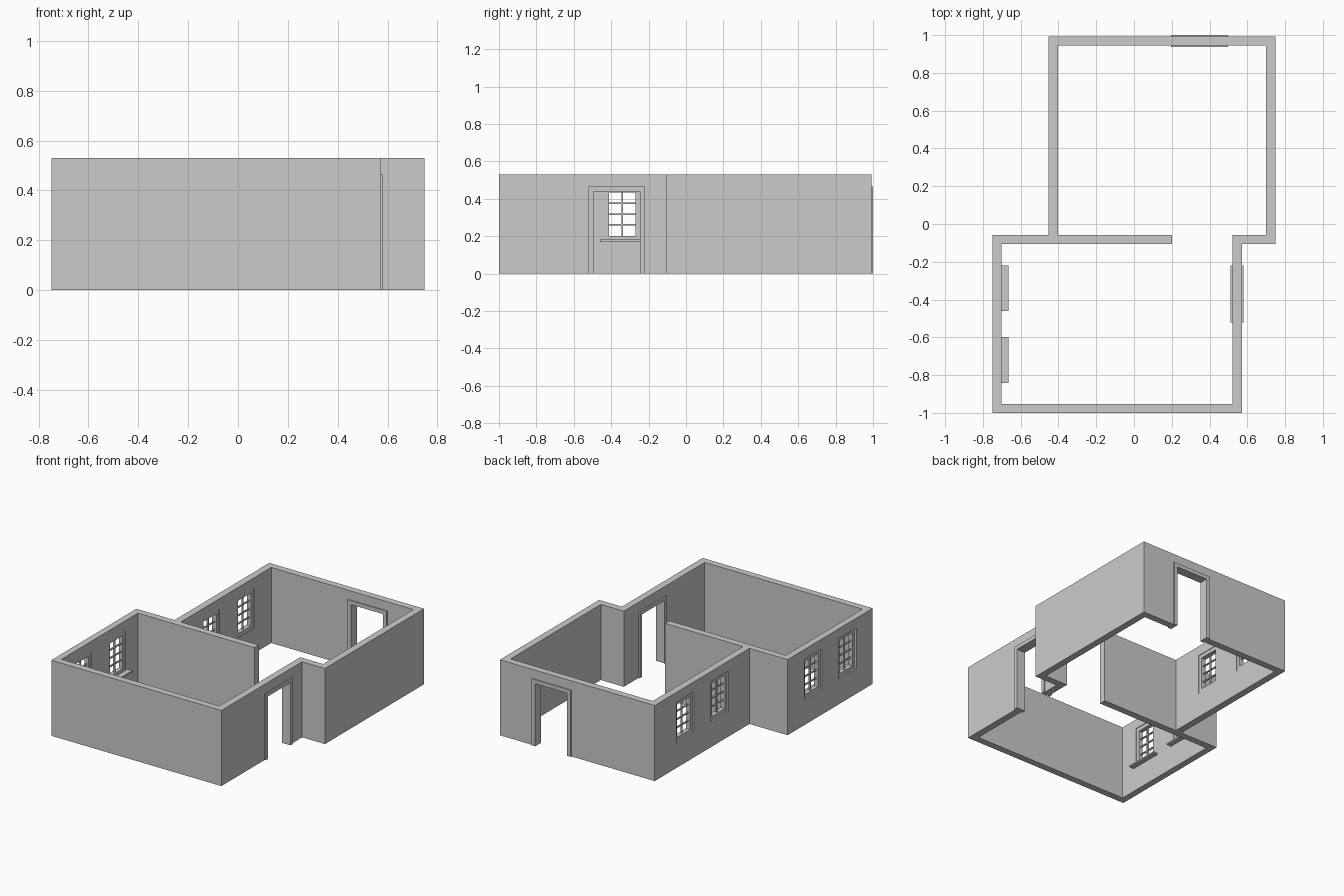
import bpy, bmesh

if "Cube" in bpy.data.objects:
    bpy.data.objects.remove(bpy.data.objects["Cube"])

H = 0.53


def new_object(name, bm):
    bmesh.ops.recalc_face_normals(bm, faces=bm.faces)
    me = bpy.data.meshes.new(name)
    bm.to_mesh(me)
    bm.free()
    ob = bpy.data.objects.new(name, me)
    bpy.context.collection.objects.link(ob)
    return ob


def prism(name, pts, z0, z1):
    bm = bmesh.new()
    f = bm.faces.new([bm.verts.new((x, y, z0)) for x, y in pts])
    r = bmesh.ops.extrude_face_region(bm, geom=[f])
    for v in r["geom"]:
        if isinstance(v, bmesh.types.BMVert):
            v.co.z = z1
    return new_object(name, bm)


def boxes(name, items):
    # each item: x0, x1, y0, y1, z0, z1
    bm = bmesh.new()
    for b in items:
        vs = bmesh.ops.create_cube(bm, size=1)["verts"]
        for v in vs:
            for i in range(3):
                v.co[i] = b[2 * i] if v.co[i] < 0 else b[2 * i + 1]
    return new_object(name, bm)


def cut(ob, cutter):
    m = ob.modifiers.new("cut", "BOOLEAN")
    m.object, m.operation, m.solver = cutter, "DIFFERENCE", "EXACT"
    bpy.context.view_layer.objects.active = ob
    bpy.ops.object.modifier_apply(modifier=m.name)
    bpy.data.objects.remove(cutter)


# Wall shell: outer footprint minus the joined inside of both rooms
walls = prism("walls", [(-.748, -1), (.571, -1), (.571, -.105), (.748, -.105),
                        (.748, .992), (-.452, .992), (-.452, -.057), (-.748, -.057)], 0, H)
cut(walls, prism("inside", [(-.702, -.952), (.522, -.952), (.522, -.057), (.7, -.057),
                            (.7, .944), (-.403, .944), (-.403, -.057), (.201, -.057),
                            (.201, -.105), (-.702, -.105)], -.1, H + .1))

# Openings
DW, DZ, DT = .151, .466, .027          # door frame half width, height, bar width
WW, W0, W1, WT = .098, .175, .46, .027  # window half width, bottom, top, bar width
SIDE_Y, BACK_X = -.37, .346
windows = [(-.748, -.702, -.34, True), (-.748, -.702, -.72, True),
           (-.452, -.403, .655, False), (-.452, -.403, .27, False)]
holes = [(.49, .6, SIDE_Y - DW, SIDE_Y + DW, -.1, DZ),
         (BACK_X - DW, BACK_X + DW, .91, 1.03, -.1, DZ)]
holes += [(a - .03, b + .03, y - WW, y + WW, W0, W1) for a, b, y, _ in windows]
cut(walls, boxes("holes", holes))


# Door frames: two jambs and a head, standing proud of both wall faces
def frame_bars(c):
    return [(c - DW, c - DW + DT, 0, DZ), (c + DW - DT, c + DW, 0, DZ),
            (c - DW + DT, c + DW - DT, DZ - DT, DZ)]


boxes("side_door_frame", [(.512, .58) + b for b in frame_bars(SIDE_Y)])
boxes("back_door_frame", [b[:2] + (.936, 1.0) + b[2:] for b in frame_bars(BACK_X)])

# Windows: frame, glazing bars (two by four panes), and inner sill
for n, (a, b, y, sill) in enumerate(windows, 1):
    fa, fb = a + .012, b - .004
    y0, y1 = y - WW, y + WW
    boxes(f"window_frame_{n}", [
        (fa, fb, y0, y0 + WT, W0, W1), (fa, fb, y1 - WT, y1, W0, W1),
        (fa, fb, y0 + WT, y1 - WT, W0, W0 + WT), (fa, fb, y0 + WT, y1 - WT, W1 - WT, W1)])
    m = (fa + fb) / 2
    step = (W1 - W0 - 2 * WT) / 4
    bars = [(m - .006, m + .006, y - .004, y + .004, W0 + WT, W1 - WT)]
    for i in (1, 2, 3):
        z = W0 + WT + i * step
        bars.append((m - .005, m + .005, y0 + WT, y1 - WT, z - .004, z + .004))
    boxes(f"window_bars_{n}", bars)
    if sill:
        boxes(f"window_sill_{n}", [(b, b + .037, y - .121, y + .121, .17, .181)])
